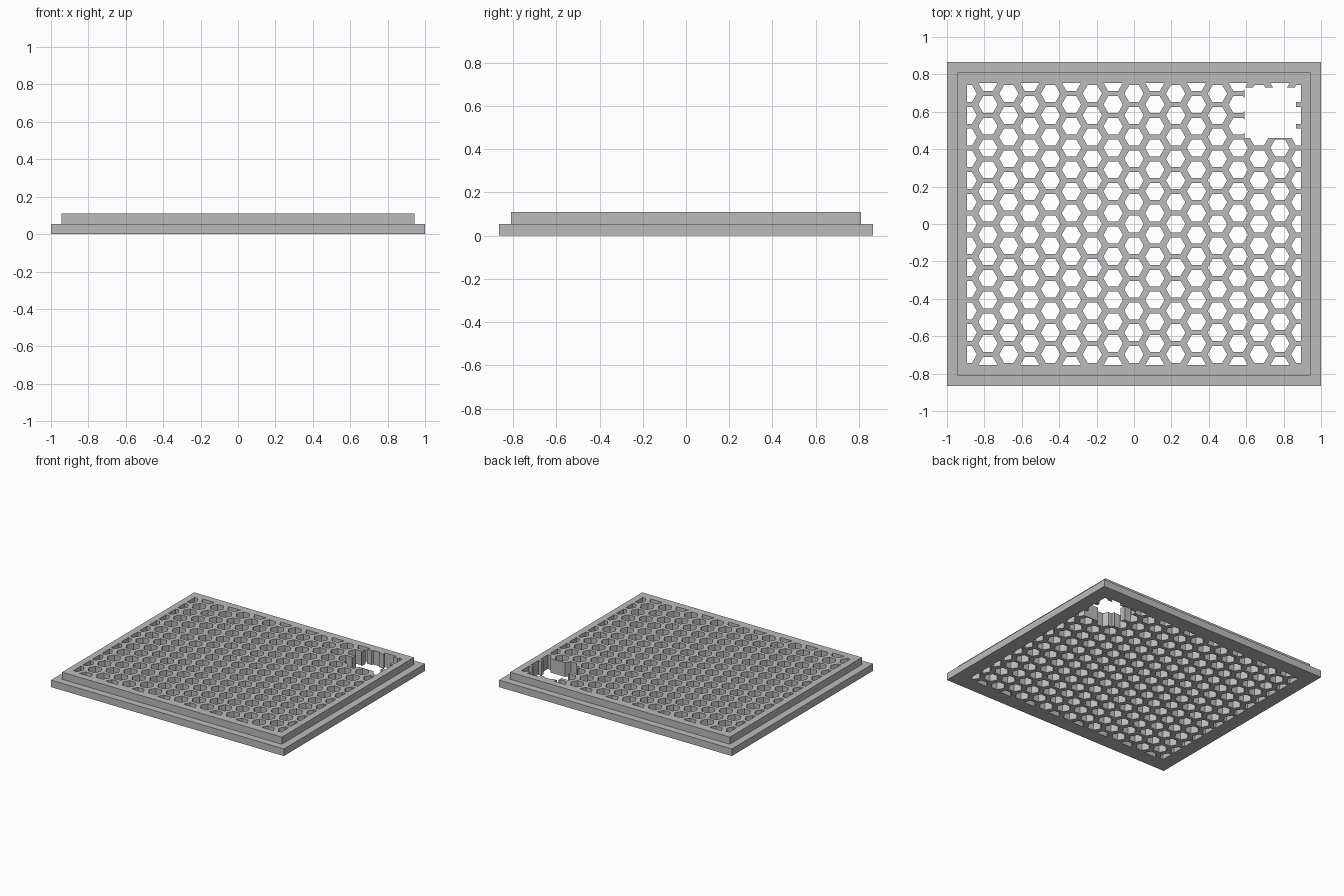
import bpy
import bmesh
from math import cos, sin, pi

if "Cube" in bpy.data.objects:
    bpy.data.objects.remove(bpy.data.objects["Cube"])

WIN_X, WIN_Y = 0.892, 0.755      # half size of the perforated area
COLS, ROWS = 16, 13
DX, DY = 2 * WIN_X / COLS, 2 * WIN_Y / ROWS
HEX_R = 0.052
CUT_LOW, CUT_HIGH = -0.1, 0.3


def rect(x0, x1, y0, y1):
    return [(x0, y0), (x1, y0), (x1, y1), (x0, y1)]


def clamp(v, limit):
    return max(-limit, min(limit, v))


def loft(bm, layers):
    """Closed solid through (outline, height) layers, listed bottom to top."""
    rings = [[bm.verts.new((x, y, z)) for x, y in pts] for pts, z in layers]
    bm.faces.new(rings[0][::-1])
    bm.faces.new(rings[-1])
    for a, b in zip(rings, rings[1:]):
        for i in range(len(a)):
            j = (i + 1) % len(a)
            bm.faces.new((a[i], a[j], b[j], b[i]))


def finish(name, bm):
    mesh = bpy.data.meshes.new(name)
    bm.to_mesh(mesh)
    bm.free()
    obj = bpy.data.objects.new(name, mesh)
    bpy.context.collection.objects.link(obj)
    return obj


def subtract(target, cutter):
    cutter.hide_render = True
    mod = target.modifiers.new("cut", 'BOOLEAN')
    mod.operation = 'DIFFERENCE'
    mod.solver = 'EXACT'
    mod.object = cutter
    bpy.context.view_layer.objects.active = target
    bpy.ops.object.modifier_apply(modifier=mod.name)
    bpy.data.objects.remove(cutter)


# Stepped panel: wide flange below, narrower plate above
bm = bmesh.new()
flange = rect(-1, 1, -0.865, 0.865)
plate = rect(-0.943, 0.943, -0.81, 0.81)
loft(bm, [(flange, 0), (flange, 0.055), (plate, 0.055), (plate, 0.11)])
panel = finish("vent_panel", bm)

# Hexagonal holes in staggered columns, halved at the window border
bm = bmesh.new()
for col in range(COLS + 1):
    odd = col % 2
    for row in range(ROWS + odd):
        cx = -WIN_X + col * DX
        cy = WIN_Y - (row + (0 if odd else 0.5)) * DY
        outline = [(clamp(cx + HEX_R * cos(k * pi / 3), WIN_X),
                    clamp(cy + HEX_R * sin(k * pi / 3), WIN_Y)) for k in range(6)]
        loft(bm, [(outline, CUT_LOW), (outline, CUT_HIGH)])
subtract(panel, finish("hex_cutter", bm))

# Rectangular opening in the back left corner
bm = bmesh.new()
opening = rect(0.59, 0.866, 0.459, 0.73)
loft(bm, [(opening, CUT_LOW), (opening, CUT_HIGH)])
subtract(panel, finish("opening_cutter", bm))

# Plain grey finish
grey = bpy.data.materials.new("grey")
grey.use_nodes = True
colour = (0.5, 0.5, 0.5, 1)
grey.diffuse_color = colour
grey.node_tree.nodes["Principled BSDF"].inputs["Base Color"].default_value = colour
panel.data.materials.clear()
panel.data.materials.append(grey)
for face in panel.data.polygons:
    face.material_index = 0
